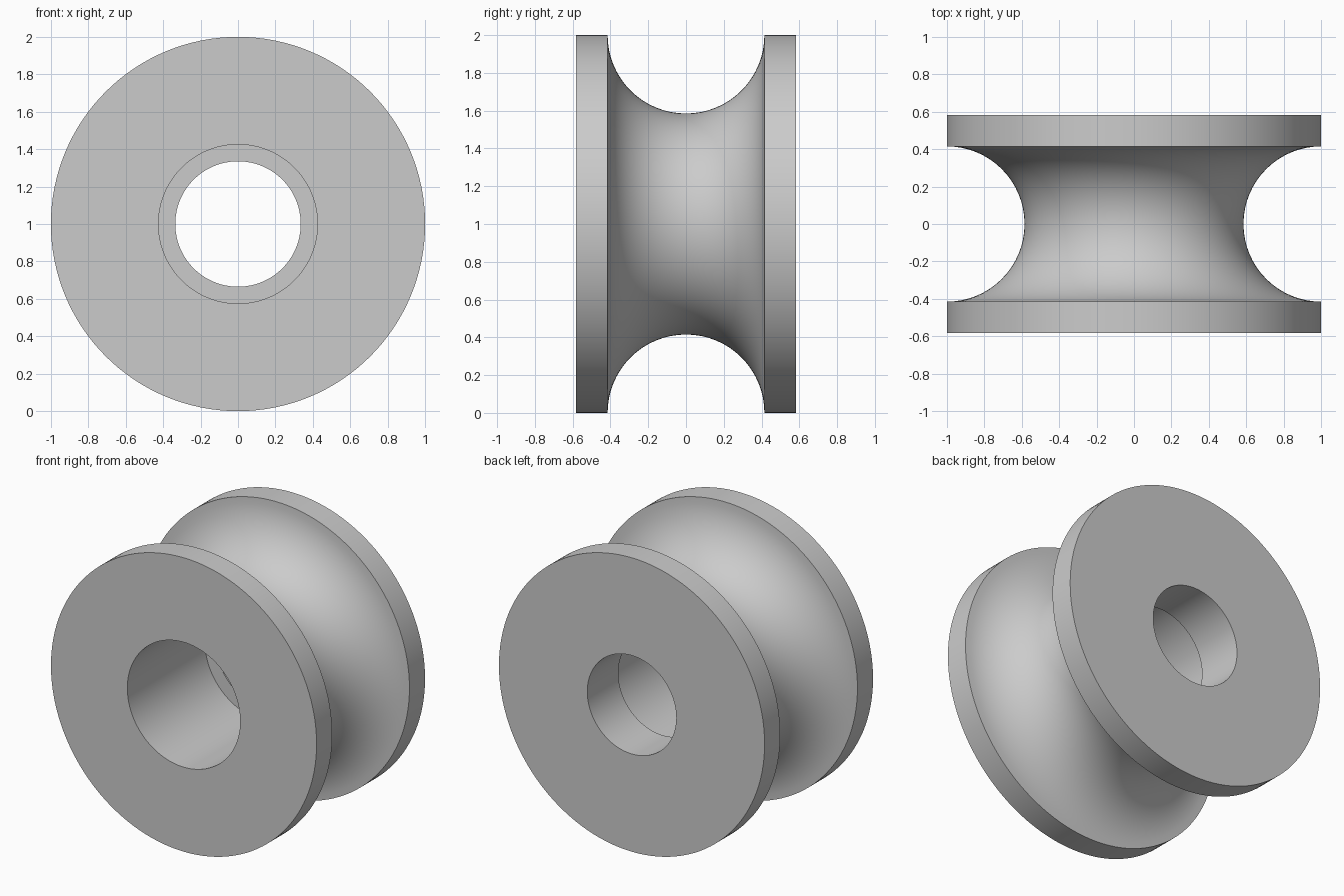
import bpy, bmesh, math
from mathutils import Vector

cube = bpy.data.objects.get("Cube")
if cube:
    bpy.data.objects.remove(cube, do_unlink=True)

RADIUS = 1.0
HALF_WIDTH = 0.583
GROOVE = 0.415        # radius of the round rope groove
BORE = 0.335          # narrow through hole
COUNTERBORE = 0.425   # wide hole from the front
STEP_Y = 0.25         # where the two holes meet
SEGMENTS = 128
ARC_STEPS = 32

# Plain grey material
grey = bpy.data.materials.new("plain_grey")
grey.use_nodes = True
colour = (0.6, 0.6, 0.6, 1)
grey.diffuse_color = colour
grey.node_tree.nodes["Principled BSDF"].inputs["Base Color"].default_value = colour

# Closed half section as (radius, y): rims, groove arc, stepped bore
profile = [(COUNTERBORE, -HALF_WIDTH), (RADIUS, -HALF_WIDTH)]
for i in range(ARC_STEPS + 1):
    a = math.pi * i / ARC_STEPS
    profile.append((RADIUS - GROOVE * math.sin(a), -GROOVE * math.cos(a)))
profile += [(RADIUS, HALF_WIDTH), (BORE, HALF_WIDTH),
            (BORE, STEP_Y), (COUNTERBORE, STEP_Y)]

# Spin the section about the wheel axis
bm = bmesh.new()
verts = [bm.verts.new((r, y, 0)) for r, y in profile]
edges = [bm.edges.new((v, verts[(i + 1) % len(verts)])) for i, v in enumerate(verts)]
bmesh.ops.spin(bm, geom=verts + edges, cent=(0, 0, 0), axis=Vector((0, 1, 0)),
               angle=math.tau, steps=SEGMENTS, use_merge=True)
bmesh.ops.remove_doubles(bm, verts=bm.verts, dist=0.0001)
bmesh.ops.recalc_face_normals(bm, faces=bm.faces)

mesh = bpy.data.meshes.new("grooved_wheel")
bm.to_mesh(mesh)
bm.free()
mesh.materials.append(grey)
wheel = bpy.data.objects.new("grooved_wheel", mesh)
wheel.location.z = RADIUS
bpy.context.collection.objects.link(wheel)

# Smooth groove and bore, sharp rim edges
bpy.ops.object.select_all(action="DESELECT")
wheel.select_set(True)
bpy.context.view_layer.objects.active = wheel
bpy.ops.object.shade_smooth_by_angle(angle=math.radians(30))
